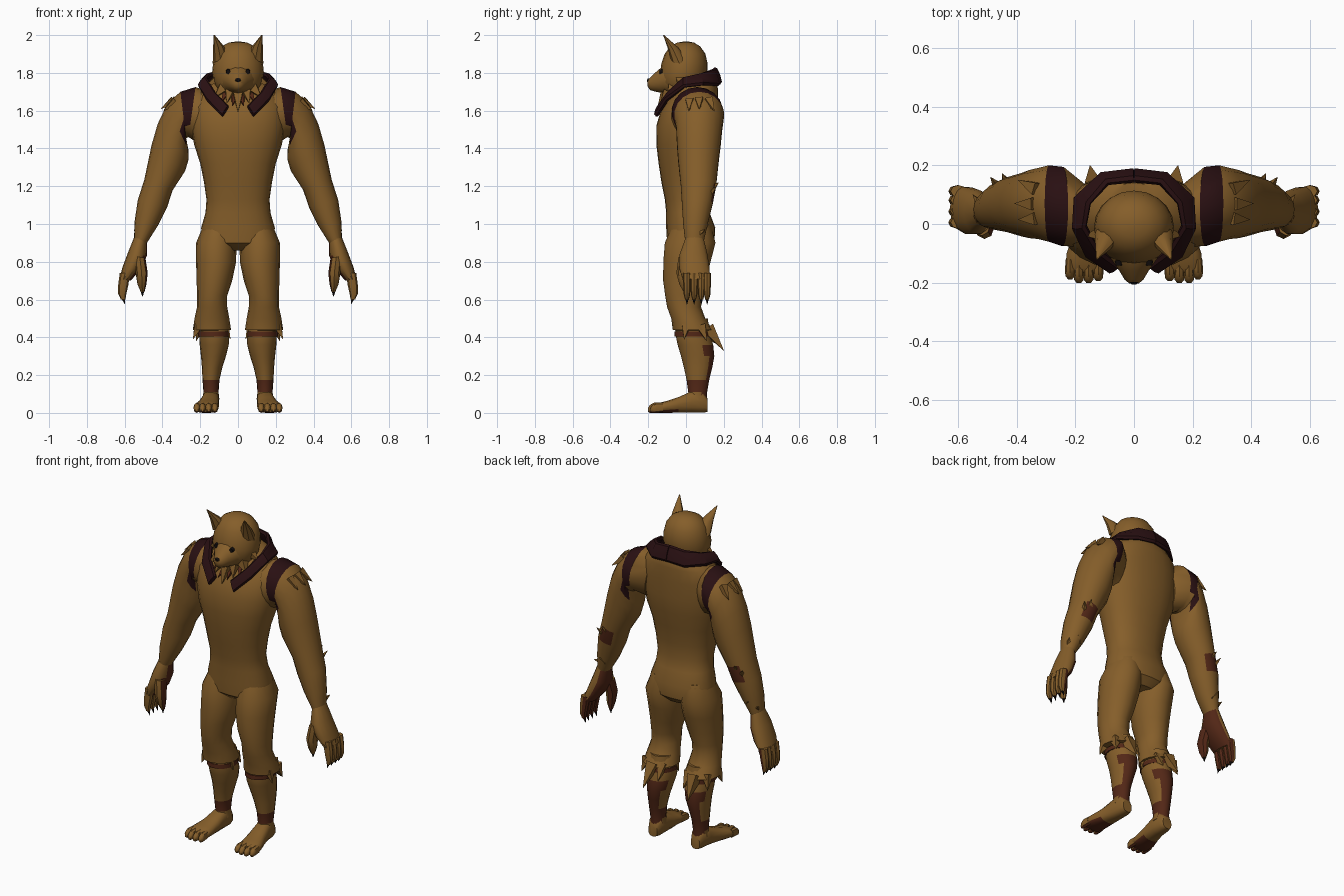
import bpy, bmesh, math
from mathutils import Vector as V


def mat(name, r, g, b):
    m = bpy.data.materials.new(name)
    m.diffuse_color = (r, g, b, 1)
    return m


FUR = mat("tan fur", 0.235, 0.112, 0.023)
RED = mat("red brown skin", 0.085, 0.020, 0.008)
DARK = mat("dark cloth", 0.022, 0.005, 0.006)
BLACK = mat("black", 0.006, 0.004, 0.004)


def finish(name, bm, mats, rule=None, mirror=True, smooth=40):
    bmesh.ops.recalc_face_normals(bm, faces=bm.faces)
    bm.normal_update()
    for f in bm.faces:
        f.smooth = True
        if rule:
            f.material_index = rule(f.calc_center_median(), f.normal)
    me = bpy.data.meshes.new(name)
    bm.to_mesh(me)
    bm.free()
    ob = bpy.data.objects.new(name, me)
    bpy.context.collection.objects.link(ob)
    for m in mats:
        me.materials.append(m)
    bpy.ops.object.select_all(action='DESELECT')
    ob.select_set(True)
    bpy.context.view_layer.objects.active = ob
    bpy.ops.object.shade_smooth_by_angle(angle=math.radians(smooth))
    if mirror:
        ob.modifiers.new("mirror", 'MIRROR').use_clip = False
    return ob


def add_loft(bm, rings, n=14, p=1.0):
    """Skin closed rings given as (centre, half axis u, half axis v)."""
    def pw(a):
        return math.copysign(abs(a) ** p, a)
    loops = []
    for c, u, v in rings:
        loops.append([bm.verts.new(c + u * pw(math.cos(a)) + v * pw(math.sin(a)))
                      for a in (2 * math.pi * i / n for i in range(n))])
    for a, b in zip(loops, loops[1:]):
        for i in range(n):
            j = (i + 1) % n
            bm.faces.new((a[i], a[j], b[j], b[i]))
    bm.faces.new(loops[0])
    bm.faces.new(loops[-1])


def level(rows):      # x, y, z, half width, half depth
    return [(V((x, y, z)), V((rx, 0, 0)), V((0, ry, 0))) for x, y, z, rx, ry in rows]


def upright(rows):    # x, y, z, half width, half height (runs along y)
    return [(V((x, y, z)), V((rx, 0, 0)), V((0, 0, rz))) for x, y, z, rx, rz in rows]


def limb(rows):       # outer x, z, inner x, z, centre y, half depth
    return [(V(((a + c) / 2, y, (b + d) / 2)), V(((a - c) / 2, 0, (b - d) / 2)), V((0, r, 0)))
            for a, b, c, d, y, r in rows]


def loft(name, rings, mats=(FUR,), rule=None, mirror=True, n=14, p=1.0):
    bm = bmesh.new()
    add_loft(bm, rings, n, p)
    return finish(name, bm, mats, rule, mirror)


def tufts(name, spikes, m=FUR, n=4):
    """Pointed locks given as (base, tip, radius)."""
    bm = bmesh.new()
    for base, tip, r in spikes:
        b, t = V(base), V(tip)
        d = (t - b).normalized()
        side = d.orthogonal().normalized()
        add_loft(bm, [(b, side * r, d.cross(side) * r), (t, side * .001, d.cross(side) * .001)], n)
    return finish(name, bm, (m,), smooth=30)


# Torso and neck
loft("torso", level([
    (0, .03, .86, .09, .08), (0, .025, .90, .19, .125), (0, .025, .98, .195, .13),
    (0, .01, 1.06, .172, .115), (0, .0, 1.13, .167, .112), (0, -.005, 1.22, .18, .125),
    (0, -.005, 1.32, .20, .14), (0, 0, 1.42, .232, .157), (0, .005, 1.52, .25, .162),
    (0, .02, 1.62, .25, .148), (0, .05, 1.70, .215, .12), (0, .065, 1.75, .15, .10),
    (0, .06, 1.78, .09, .08)]), mirror=False, n=24, p=.88)
loft("neck", level([(0, .03, 1.62, .12, .11), (0, .02, 1.72, .105, .10),
                    (0, .01, 1.80, .09, .09)]), mirror=False)

# Arms, with the dark shoulder strap as the wedge between two converging rings
loft("arm", limb([
    (.15, 1.70, .20, 1.42, .03, .11), (.225, 1.725, .262, 1.46, .06, .137),
    (.305, 1.70, .275, 1.455, .07, .132), (.375, 1.635, .262, 1.39, .07, .123),
    (.425, 1.53, .262, 1.34, .068, .118), (.457, 1.42, .28, 1.28, .066, .11),
    (.497, 1.23, .345, 1.18, .066, .095), (.53, 1.13, .375, 1.09, .06, .083),
    (.548, 1.01, .425, .99, .05, .066), (.55, .92, .482, .90, .045, .05)]),
    (FUR, DARK, RED), n=18,
    rule=lambda c, nr: 1 if .235 < c.x < .298 and c.z > 1.46 and
    abs(c.x - .268) < .035 and c.z > 1.40 and nr.z > -.5 else
    2 if 1.14 < c.z < 1.21 and nr.y > .75 else 0)


# Hands: palm, fingers, thumb and claws
def palm_side(c, nr):
    return 1 if nr.x < -.25 and nr.y > -.45 else 0


loft("palm", limb([
    (.55, .93, .482, .91, .045, .05), (.582, .85, .483, .83, .04, .075),
    (.612, .77, .515, .76, .045, .082), (.628, .71, .568, .70, .055, .074)]),
    (FUR, RED), palm_side)
fingers = bmesh.new()
for y in (.005, .043, .081, .112):
    add_loft(fingers, limb([
        (.626, .74, .572, .74, y, .021), (.634, .68, .58, .68, y, .02),
        (.634, .63, .592, .625, y, .017), (.62, .60, .596, .60, y, .010)]), 8)
finish("fingers", fingers, (FUR, RED), palm_side)
loft("thumb", limb([
    (.55, .83, .49, .82, .0, .04), (.542, .74, .478, .74, -.015, .036),
    (.532, .68, .485, .68, -.008, .027), (.515, .64, .495, .64, 0, .012)]),
    (FUR, RED), palm_side, n=8)
tufts("claws", [((.608, y, .61), (.598, y, .575), .011) for y in (.005, .043, .081, .112)]
      + [((.507, 0, .65), (.505, 0, .615), .012)], BLACK, 6)

# Thighs ending in flared fur cuffs
loft("thigh", level([
    (.10, .03, 1.0, .08, .10), (.115, .022, .90, .107, .134), (.116, .005, .80, .106, .125),
    (.125, -.008, .70, .094, .113), (.137, -.012, .62, .08, .098), (.137, -.01, .56, .08, .09),
    (.138, .012, .50, .092, .09), (.138, .035, .44, .101, .105), (.137, .035, .435, .07, .08)]),
    n=16)
tufts("cuff_tufts", [
    ((.14, .115, .45), (.15, .20, .33), .045), ((.09, .09, .45), (.085, .15, .37), .035),
    ((.20, .08, .46), (.222, .11, .38), .035), ((.21, .0, .46), (.238, -.01, .39), .03),
    ((.07, .02, .46), (.04, .01, .39), .03)])

# Lower legs: bare skin on the ankle and the back of the calf
loft("calf", level([
    (.127, .035, .50, .07, .08), (.127, .035, .42, .079, .092), (.126, .05, .36, .077, .094),
    (.13, .062, .30, .066, .088), (.137, .064, .24, .054, .075), (.143, .063, .175, .045, .06),
    (.143, .062, .11, .04, .05), (.143, .06, .07, .045, .052)]),
    (FUR, RED), n=16,
    rule=lambda c, nr: 1 if .11 < c.z < .175 or (c.z < .36 and nr.y > .45) or .42 < c.z < .44 else 0)
loft("knee_band", level([(.128, .035, .43, .083, .095), (.128, .035, .405, .083, .096)]), (RED,), n=16)


# Feet with four toes
def sole(c, nr):
    return 1 if nr.z < -.6 and c.y < -.06 else 0


loft("foot", upright([
    (.143, .115, .04, .03, .035), (.143, .09, .06, .042, .06), (.146, .03, .058, .046, .058),
    (.155, -.04, .042, .055, .042), (.166, -.10, .032, .064, .032), (.17, -.15, .026, .064, .026),
    (.17, -.165, .022, .055, .018)]), (FUR, RED), sole, p=.8)
toes = bmesh.new()
for x, y in ((.122, -.178), (.155, -.185), (.188, -.185), (.218, -.172)):
    add_loft(toes, upright([
        (x, y + .05, .028, .015, .026), (x, y + .015, .027, .018, .027),
        (x, y - .006, .021, .016, .021), (x, y - .017, .016, .007, .009)]), 8)
finish("toes", toes, (FUR, RED), sole)

# Head, muzzle and jaw
loft("head", level([
    (0, .0, 1.66, .06, .06), (0, -.02, 1.70, .10, .095), (0, -.018, 1.75, .128, .118),
    (0, -.012, 1.80, .137, .126), (0, -.008, 1.85, .132, .122), (0, -.005, 1.90, .118, .108),
    (0, -.004, 1.94, .088, .08), (0, -.002, 1.96, .05, .045), (0, 0, 1.966, .012, .012)]),
    mirror=False, n=20)
loft("muzzle", upright([
    (0, -.06, 1.77, .11, .09), (0, -.12, 1.765, .078, .075), (0, -.16, 1.752, .05, .053),
    (0, -.19, 1.742, .032, .034), (0, -.203, 1.744, .016, .016)]), mirror=False)
loft("nose", upright([(0, -.198, 1.762, .016, .012), (0, -.207, 1.758, .008, .006)]),
     (BLACK,), mirror=False, n=8)

# Eyes
loft("eye", upright([(.052, -.125, 1.808, .013, .014), (.052, -.141, 1.806, .011, .012)]),
     (BLACK,), n=10)

# Ears, cupped forward
ear = bmesh.new()
add_loft(ear, [(V((.092, -.035, 1.87)), V((.042, .0, -.02)), V((.0, .045, 0))),
               (V((.104, -.07, 1.935)), V((.028, 0, -.008)), V((0, .028, 0))),
               (V((.126, -.118, 2.0)), V((.003, 0, 0)), V((0, .003, 0)))], 8)
finish("ear", ear, (FUR,))

# Loose fur on cheeks, chin, shoulders, elbows and wrists
tufts("cheek_tufts", [
    ((.10, -.03, 1.77), (.168, -.04, 1.735), .035), ((.08, -.07, 1.72), (.125, -.10, 1.67), .035),
    ((.045, -.10, 1.70), (.06, -.135, 1.64), .03), ((.0, -.11, 1.69), (.0, -.155, 1.595), .035)])
tufts("throat_tufts", [((.06, -.06, 1.69), (.09, -.115, 1.645), .025),
                       ((.02, -.09, 1.67), (.03, -.15, 1.625), .02)], RED)
tufts("shoulder_tufts", [
    ((.34, .07, 1.655), (.408, .07, 1.61), .03), ((.33, .12, 1.655), (.395, .15, 1.60), .03),
    ((.33, .02, 1.65), (.395, .015, 1.60), .03)])
tufts("elbow_tufts", [
    ((.43, .13, 1.18), (.45, .172, 1.22), .025), ((.46, .12, 1.15), (.49, .16, 1.20), .022),
    ((.48, .09, .97), (.50, .12, 1.0), .018), ((.53, .07, .95), (.55, .10, .97), .018)])

# Open collar: bands between a top point and a bottom point, from the nape to the chest
pairs = [((0, .15, 1.83), (0, .182, 1.74)), ((.09, .14, 1.82), (.11, .17, 1.73)),
         ((.15, .07, 1.795), (.203, .09, 1.735)), ((.165, -.01, 1.775), (.208, -.01, 1.725)),
         ((.118, -.09, 1.695), (.168, -.105, 1.655)), ((.05, -.14, 1.625), (.085, -.16, 1.57))]
mids = [(V(a) + V(b)) / 2 for a, b in pairs]
band = []
for i, (a, b) in enumerate(pairs):
    along = mids[min(i + 1, 5)] - mids[max(i - 1, 0)]
    u = (V(a) - V(b)) / 2
    band.append((mids[i], u, along.cross(u).normalized() * .016))
loft("collar", band, (DARK,), n=8, p=.7)
